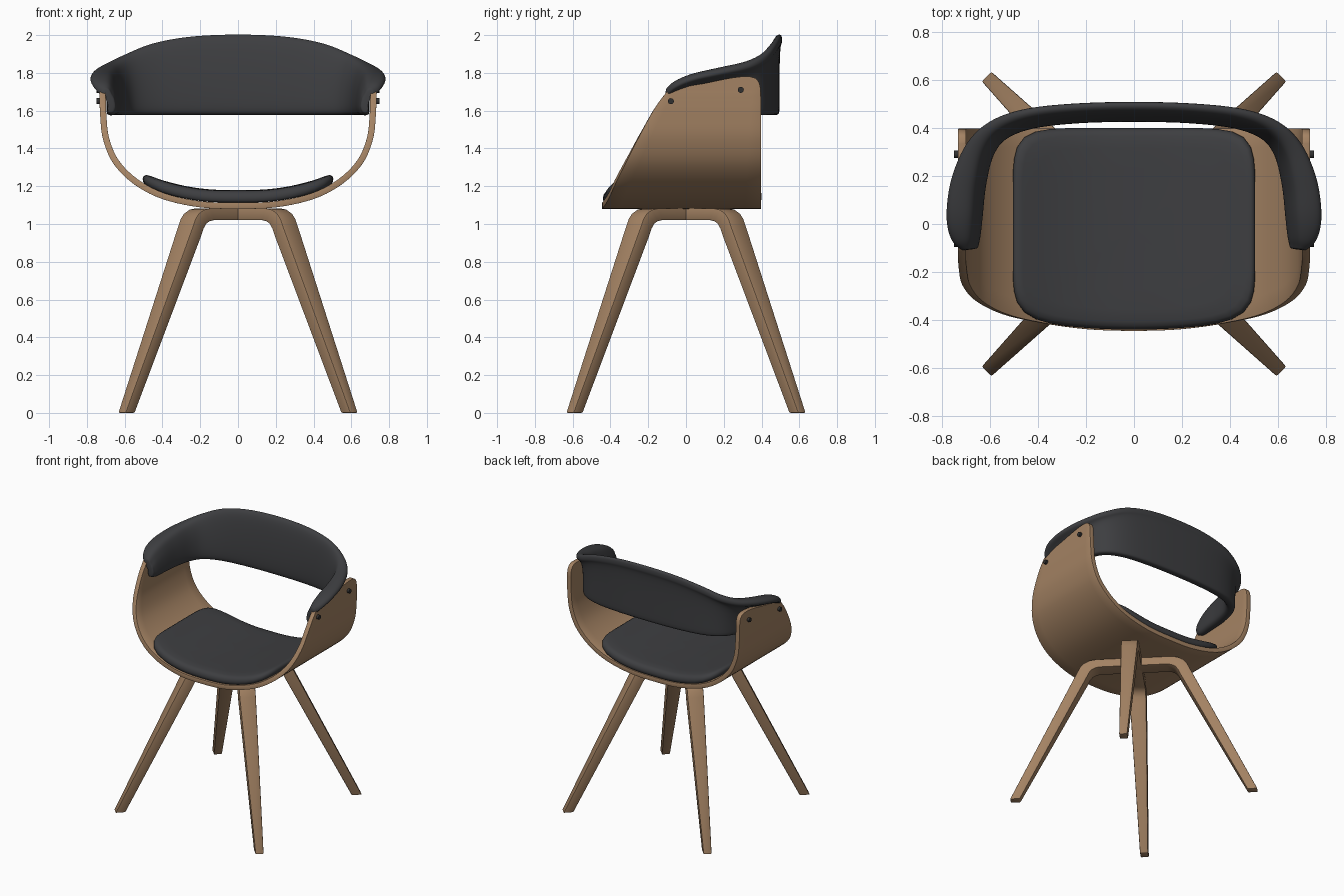
import bpy, bmesh, math
from mathutils import Vector

cube = bpy.data.objects.get("Cube")
if cube:
    bpy.data.objects.remove(cube, do_unlink=True)


def material(name, rgb, roughness):
    mat = bpy.data.materials.new(name)
    mat.use_nodes = True
    mat.diffuse_color = (*rgb, 1)
    bsdf = mat.node_tree.nodes["Principled BSDF"]
    bsdf.inputs["Base Color"].default_value = (*rgb, 1)
    bsdf.inputs["Roughness"].default_value = roughness
    return mat


wood = material("wood", (0.37, 0.225, 0.125), 0.5)
fabric = material("dark_fabric", (0.047, 0.048, 0.052), 0.8)
metal = material("dark_metal", (0.03, 0.03, 0.03), 0.4)


def spline(points, steps):
    """Smooth curve of any dimension through the points."""
    p = [Vector(q) for q in points]
    p = [2 * p[0] - p[1]] + p + [2 * p[-1] - p[-2]]
    out = []
    for a, b, c, d in zip(p, p[1:], p[2:], p[3:]):
        for k in range(steps):
            t = k / steps
            out.append(0.5 * (2 * b + (c - a) * t + (2 * a - 5 * b + 4 * c - d) * t * t
                              + (3 * b - a - 3 * c + d) * t ** 3))
    return out + [p[-2]]


def mirrored(half):
    """Extend a half list that starts at x = 0 to the other side."""
    return [(-q[0], *q[1:]) for q in reversed(half[1:])] + list(half)


def loft(name, rings, mat, closed=True, modifiers=(), angle=40):
    """Skin a list of equal rings, apply modifiers and shade smoothly."""
    bm = bmesh.new()
    rows = [[bm.verts.new(co) for co in ring] for ring in rings]
    n = len(rows[0])
    for r, s in zip(rows, rows[1:]):
        for j in range(n if closed else n - 1):
            k = (j + 1) % n
            bm.faces.new((r[j], s[j], s[k], r[k]))
    if closed:
        bm.faces.new(rows[0])
        bm.faces.new(rows[-1])
        bmesh.ops.recalc_face_normals(bm, faces=bm.faces)
    mesh = bpy.data.meshes.new(name)
    bm.to_mesh(mesh)
    bm.free()
    obj = bpy.data.objects.new(name, mesh)
    bpy.context.collection.objects.link(obj)
    mesh.materials.append(mat)
    for kind, settings in modifiers:
        mod = obj.modifiers.new(kind.title(), kind)
        for key, value in settings.items():
            setattr(mod, key, value)
    finish(obj, angle)
    return obj


def finish(obj, angle):
    bpy.ops.object.select_all(action='DESELECT')
    obj.select_set(True)
    bpy.context.view_layer.objects.active = obj
    bpy.ops.object.convert(target='MESH')
    bpy.ops.object.shade_smooth_by_angle(angle=math.radians(angle))


def bevel(width):
    return ('BEVEL', {"width": width, "segments": 2, "limit_method": 'ANGLE',
                      "angle_limit": math.radians(50)})


# Bent wooden shell: x, z, front y, back y
shell_half = [
    (0, 1.08, -.445, .397), (.2, 1.088, -.438, .397), (.4, 1.132, -.41, .397),
    (.55, 1.21, -.375, .397), (.66, 1.32, -.32, .397), (.715, 1.45, -.255, .397),
    (.73, 1.58, -.185, .397), (.733, 1.67, -.125, .396), (.733, 1.71, -.075, .395),
    (.733, 1.745, .1, .388), (.733, 1.77, .22, .37), (.733, 1.78, .29, .34)]
shell_curve = spline(mirrored(shell_half), 5)
COLUMNS = 10
loft("seat_shell",
     [[(x, y0 + (y1 - y0) * j / COLUMNS, z) for j in range(COLUMNS + 1)]
      for x, z, y0, y1 in shell_curve],
     wood, closed=False,
     modifiers=[('SOLIDIFY', {"thickness": .033, "offset": 1, "use_even_offset": True}),
                bevel(.005)])


def shell_top(x):
    """Height of the inner shell surface at x."""
    for a, b in zip(shell_curve, shell_curve[1:]):
        if a[0] <= x <= b[0]:
            return a[1] + (b[1] - a[1]) * (x - a[0]) / (b[0] - a[0]) + .034


# Seat cushion: rounded outline with a bowed front, laid on the shell
outline = []
for i in range(72):
    c, s = math.cos(math.tau * i / 72), math.sin(math.tau * i / 72)
    r = (abs(c) ** 7 + abs(s) ** 7) ** (-1 / 7)
    bow = .045 * (c * r) ** 2 if s < 0 else 0
    outline.append((.505 * c * r, -.02 + .42 * s * r + bow * abs(s * r)))

layers = [(.03, 0), (.3, 0), (.6, 0), (.85, 0), (.975, 0), (.995, .01), (1, .025),
          (.99, .042), (.965, .055), (.92, .062), (.8, .065), (.6, .065),
          (.4, .065), (.2, .065), (.03, .065)]
loft("seat_cushion",
     [[(x * k, (y + .02) * k - .02, shell_top(x * k) + h) for x, y in outline]
      for k, h in layers], fabric, angle=60)

# Wrap-around backrest: x, y, top z, lip overhang, thickness, bottom z
back_half = [
    (0, .495, 2.005, .014, .07, 1.575), (.25, .488, 1.994, .014, .07, 1.575),
    (.45, .462, 1.958, .018, .07, 1.575), (.58, .405, 1.905, .03, .07, 1.575),
    (.65, .31, 1.862, .055, .07, 1.575), (.685, .17, 1.83, .08, .07, 1.575),
    (.695, .03, 1.797, .088, .065, 1.575), (.695, -.06, 1.758, .068, .055, 1.575),
    (.69, -.108, 1.715, .025, .04, 1.59)]
path = spline(mirrored(back_half), 5)
rings = []
for i, (x, y, zt, lip, t, zb) in enumerate(path):
    step = path[min(i + 1, len(path) - 1)] - path[max(i - 1, 0)]
    out = Vector((-step[1], step[0])).normalized()
    h = zt - zb
    section = [(0, zb), (-.8 * t, zb), (-t, zb + .03), (-t, zb + .3 * h),
               (-.85 * t, zb + .6 * h), (-.55 * t, zt - .04), (-.2 * t, zt),
               (.7 * lip, zt - .002), (lip, zt - .02), (lip, zt - .05),
               (0, zt - .065), (0, zb + .03)]
    rings.append([(x + out.x * o, y + out.y * o, z) for o, z in section])
loft("backrest", rings, fabric, modifiers=[('SUBSURF', {"levels": 2})], angle=70)

# Two crossed leg bows: outer radius, outer z, inner radius, inner z, width
leg_half = [
    (0, 1.083, 0, 1.02, .115), (.265, 1.083, .235, 1.02, .115),
    (.31, 1.076, .265, 1.015, .115), (.35, 1.055, .293, 1.0, .115),
    (.375, 1.027, .312, .975, .115), (.395, .985, .328, .94, .115),
    (.87, 0, .80, 0, .057)]
bow_path = [(-a, b, -c, d, w) for a, b, c, d, w in reversed(leg_half[1:])] + leg_half
for name, turn in (("leg_bow_a", 1), ("leg_bow_b", -1)):
    bow = loft(name,
               [[(a, w / 2, b), (a, -w / 2, b), (c, -w / 2, d), (c, w / 2, d)]
                for a, b, c, d, w in bow_path],
               wood, modifiers=[bevel(.006)], angle=35)
    bow.rotation_euler.z = turn * math.pi / 4

# Bolts fixing the backrest to the shell
for side, label in ((1, "left"), (-1, "right")):
    for y, z, place in ((-.08, 1.65, "front"), (.29, 1.71, "back")):
        bpy.ops.mesh.primitive_cylinder_add(
            vertices=20, radius=.016, depth=.04,
            location=(side * .73, y, z), rotation=(0, math.pi / 2, 0))
        bolt = bpy.context.object
        bolt.name = f"{label}_{place}_bolt"
        bolt.data.materials.append(metal)
        finish(bolt, 40)
